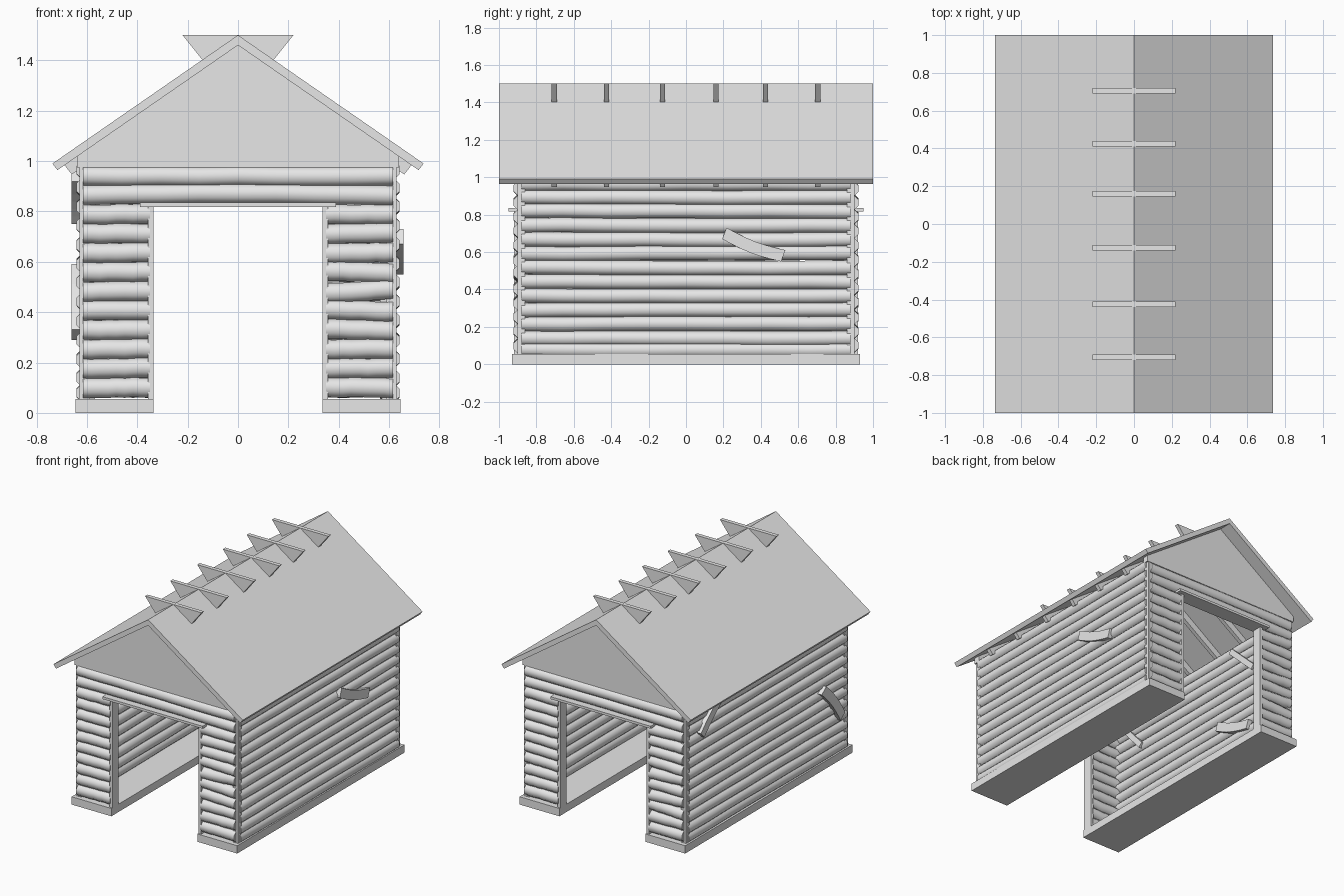
import bpy, bmesh, math, random
from mathutils import Vector

random.seed(4)
if "Cube" in bpy.data.objects:
    bpy.data.objects.remove(bpy.data.objects["Cube"], do_unlink=True)

grey = bpy.data.materials.new("weathered_grey")
grey.use_nodes = True
grey.diffuse_color = (0.8, 0.8, 0.8, 1)
grey.node_tree.nodes["Principled BSDF"].inputs["Base Color"].default_value = (0.8, 0.8, 0.8, 1)


def finish(bm, name, smooth=False):
    bmesh.ops.recalc_face_normals(bm, faces=bm.faces)
    mesh = bpy.data.meshes.new(name)
    bm.to_mesh(mesh)
    bm.free()
    mesh.materials.append(grey)
    if smooth:
        mesh.shade_smooth()
        mesh.set_sharp_from_angle(angle=math.radians(50))
    obj = bpy.data.objects.new(name, mesh)
    bpy.context.collection.objects.link(obj)
    return obj


def prism(name, outline, axis, lo, hi):
    """Extrude a flat outline along x or y."""
    bm = bmesh.new()
    place = (lambda p: (lo, *p)) if axis == "x" else (lambda p: (p[0], lo, p[1]))
    face = bm.faces.new([bm.verts.new(place(p)) for p in outline])
    new = bmesh.ops.extrude_face_region(bm, geom=[face])["geom"]
    shift = Vector((hi - lo, 0, 0)) if axis == "x" else Vector((0, hi - lo, 0))
    bmesh.ops.translate(bm, vec=shift, verts=[v for v in new if isinstance(v, bmesh.types.BMVert)])
    return finish(bm, name)


def box(name, x, y, z):
    corners = [(x[0], z[0]), (x[1], z[0]), (x[1], z[1]), (x[0], z[1])]
    return prism(name, corners, "y", *y)


def log(name, axis, lo, hi, across, z, tilt=0, bow=0, radius=0.042, sides=8, rings=9):
    """Eight-sided log with a slight tilt, bow and wobble."""
    bm = bmesh.new()
    loops = []
    for i in range(rings):
        t = i / (rings - 1)
        along = lo + (hi - lo) * t
        mid = z + tilt * (t - 0.5) + bow * math.sin(math.pi * t) + random.uniform(-0.002, 0.002)
        loop = []
        for k in range(sides):
            a = math.tau * (k + 0.5) / sides
            d, h = across + radius * math.cos(a), mid + radius * math.sin(a)
            loop.append(bm.verts.new((along, d, h) if axis == "x" else (d, along, h)))
        loops.append(loop)
    for a, b in zip(loops, loops[1:]):
        for k in range(sides):
            n = (k + 1) % sides
            bm.faces.new((a[k], a[n], b[n], b[k]))
    bm.faces.new(loops[0])
    bm.faces.new(loops[-1])
    return finish(bm, name, True)


def patch(name, x, start, end, width=0.065, sag=0.015, steps=6):
    """Curved loose board lying flat against a side wall."""
    a, b = Vector(start), Vector(end)
    d = (b - a).normalized()
    side = Vector((-d.y, d.x))
    path = [a.lerp(b, i / steps) - side * sag * math.sin(math.pi * i / steps) for i in range(steps + 1)]
    outline = [p + side * width / 2 for p in path] + [p - side * width / 2 for p in reversed(path)]
    prism(name, [tuple(p) for p in outline], "x", *x)


# Long foundation sills and side walls
for s, label in ((1, "left"), (-1, "right")):
    box(label + "_sill", sorted((s * 0.335, s * 0.645)), (-0.93, 0.93), (0, 0.055))
    for i in range(12):
        log(f"{label}_wall_log_{i}", "y", -0.88, 0.88, s * 0.602, 0.064 + i * 0.0755 + 0.075 / 2 * (i == 0) * 0.4,
            tilt=random.uniform(-0.006, 0.006), bow=random.uniform(-0.004, 0.004))
    log(label + "_wall_top_log", "y", -0.88, 0.88, s * 0.602, 0.965)

# End walls with a wide doorway in each
for e, label in ((-1, "front"), (1, "back")):
    for s, hand in ((1, "left"), (-1, "right")):
        for i in range(10):
            loose = 0.016 if s * e < 0 else 0.005
            log(f"{label}_{hand}_log_{i}", "x", *sorted((s * 0.35, s * 0.615)), e * 0.883, 0.1 + i * 0.0765,
                tilt=random.uniform(-loose, loose))
        box(f"{label}_{hand}_door_post", sorted((s * 0.335, s * 0.357)), sorted((e * 0.85, e * 0.92)), (0.055, 0.82))
        box(f"{label}_{hand}_corner_post", sorted((s * 0.59, s * 0.63)), sorted((e * 0.86, e * 0.9)), (0.055, 1.02))
    for i in range(2):
        log(f"{label}_header_log_{i}", "x", -0.615, 0.615, e * 0.883, 0.864 + i * 0.076, bow=0.008 * (1 - i))
    box(label + "_lintel", (-0.39, 0.39), sorted((e * 0.84, e * 0.95)), (0.818, 0.835))
    prism(label + "_gable", [(-0.64, 0.975), (0.64, 0.975), (0.64, 1.02), (0, 1.465), (-0.64, 1.02)],
          "y", *sorted((e * 0.86, e * 0.905)))

# Roof slopes
for s, label in ((1, "left"), (-1, "right")):
    prism(label + "_roof", [(0, 1.5), (s * 0.737, 0.99), (s * 0.717, 0.964), (0, 1.46)], "y", -1, 1)

# Rafters with crossed ends standing above the ridge
for i, y in enumerate((-0.705, -0.425, -0.125, 0.16, 0.425, 0.705)):
    span = (y - 0.014, y + 0.014)
    prism(f"ridge_cross_{i}", [(-0.22, 1.5), (0.22, 1.5), (0.08, 1.325), (-0.08, 1.325)], "y", *span)
    for s, label in ((1, "left"), (-1, "right")):
        prism(f"{label}_rafter_{i}", [(0, 1.47), (s * 0.69, 0.985), (s * 0.66, 0.947), (0, 1.4)], "y", *span)

# Loose boards nailed on the side walls
patch("left_wall_board", (0.625, 0.657), (0.205, 0.7), (0.52, 0.58))
patch("right_wall_front_board", (-0.662, -0.63), (-0.59, 0.57), (-0.8, 0.31))
patch("right_wall_back_board", (-0.662, -0.63), (0.76, 0.77), (0.57, 0.94), width=0.055, sag=0.006)
patch("inner_wall_board", (-0.575, -0.54), (0.22, 0.43), (0.54, 0.31))
patch("inner_front_brace", (-0.575, -0.55), (-0.83, 0.92), (-0.59, 0.65), width=0.04, sag=0)
patch("inner_back_brace", (-0.575, -0.55), (0.35, 0.96), (0.58, 0.74), width=0.04, sag=0)
